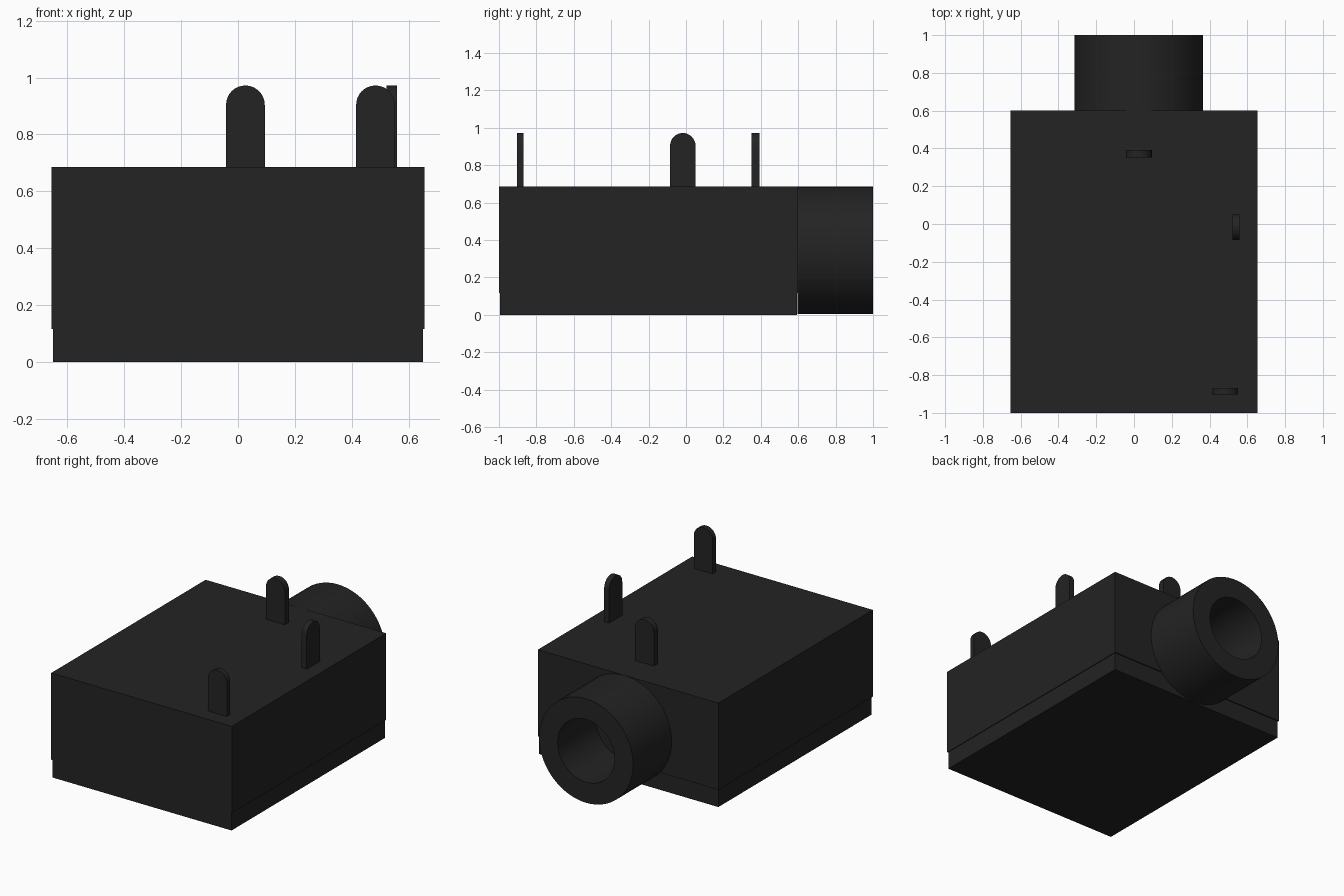
import bpy, bmesh, math
from mathutils import Matrix

cube = bpy.data.objects.get("Cube")
if cube:
    bpy.data.objects.remove(cube, do_unlink=True)

# Single black plastic colour
black = bpy.data.materials.new("black_plastic")
black.use_nodes = True
colour = (0.017, 0.017, 0.017, 1)
black.diffuse_color = colour
black.node_tree.nodes["Principled BSDF"].inputs["Base Color"].default_value = colour


def add_object(name, bm, smooth=False):
    bmesh.ops.recalc_face_normals(bm, faces=bm.faces)
    mesh = bpy.data.meshes.new(name)
    bm.to_mesh(mesh)
    bm.free()
    mesh.materials.append(black)
    obj = bpy.data.objects.new(name, mesh)
    bpy.context.collection.objects.link(obj)
    if smooth:
        bpy.ops.object.select_all(action='DESELECT')
        obj.select_set(True)
        bpy.context.view_layer.objects.active = obj
        bpy.ops.object.shade_smooth_by_angle(angle=math.radians(30))
    return obj


def box(name, low, high):
    bm = bmesh.new()
    bmesh.ops.create_cube(bm, size=1)
    for v in bm.verts:
        v.co = [(a + b) / 2 + c * (b - a) for a, b, c in zip(low, high, v.co)]
    return add_object(name, bm)


def pin(name, x, y, thickness, turn=0):
    """Flat upright tab with a rounded top, standing on the housing."""
    r, bottom, top = 0.068, 0.66, 0.972
    bm = bmesh.new()
    outline = [(-r, bottom), (r, bottom)]
    for i in range(17):
        a = math.pi * i / 16
        outline.append((r * math.cos(a), top - r + r * math.sin(a)))
    face = bm.faces.new([bm.verts.new((u, -thickness / 2, z)) for u, z in outline])
    ext = bmesh.ops.extrude_face_region(bm, geom=[face])
    moved = [g for g in ext["geom"] if isinstance(g, bmesh.types.BMVert)]
    bmesh.ops.translate(bm, verts=moved, vec=(0, thickness, 0))
    place = Matrix.Translation((x, y, 0)) @ Matrix.Rotation(turn, 4, 'Z')
    bmesh.ops.transform(bm, matrix=place, verts=bm.verts)
    return add_object(name, bm, smooth=True)


def barrel(name, x, z, y_back, y_front, r_outer, r_hole, y_floor):
    """Round socket spun from a profile, with a blind hole in its end."""
    bm = bmesh.new()
    profile = [(0, y_back), (r_outer, y_back), (r_outer, y_front),
               (r_hole, y_front), (r_hole, y_floor), (0, y_floor)]
    verts = [bm.verts.new((x + r, y, z)) for r, y in profile]
    edges = [bm.edges.new(pair) for pair in zip(verts, verts[1:])]
    bmesh.ops.spin(bm, geom=verts + edges, cent=(x, 0, z), axis=(0, 1, 0),
                   angle=math.tau, steps=64, use_merge=False)
    bmesh.ops.remove_doubles(bm, verts=bm.verts, dist=0.0001)
    return add_object(name, bm, smooth=True)


# Housing and the slightly narrower base plate
box("housing", (-0.655, -1.0, 0.117), (0.655, 0.6, 0.686))
box("base_plate", (-0.65, -0.995, 0.0), (0.65, 0.593, 0.117))

# Socket barrel at the back
barrel("socket_barrel", 0.025, 0.344, 0.597, 1.0, 0.341, 0.206, 0.605)

# Three contact pins
pin("back_pin", 0.026, 0.372, 0.042)
pin("front_pin", 0.483, -0.886, 0.034)
pin("side_pin", 0.54, -0.017, 0.036, math.pi / 2)
